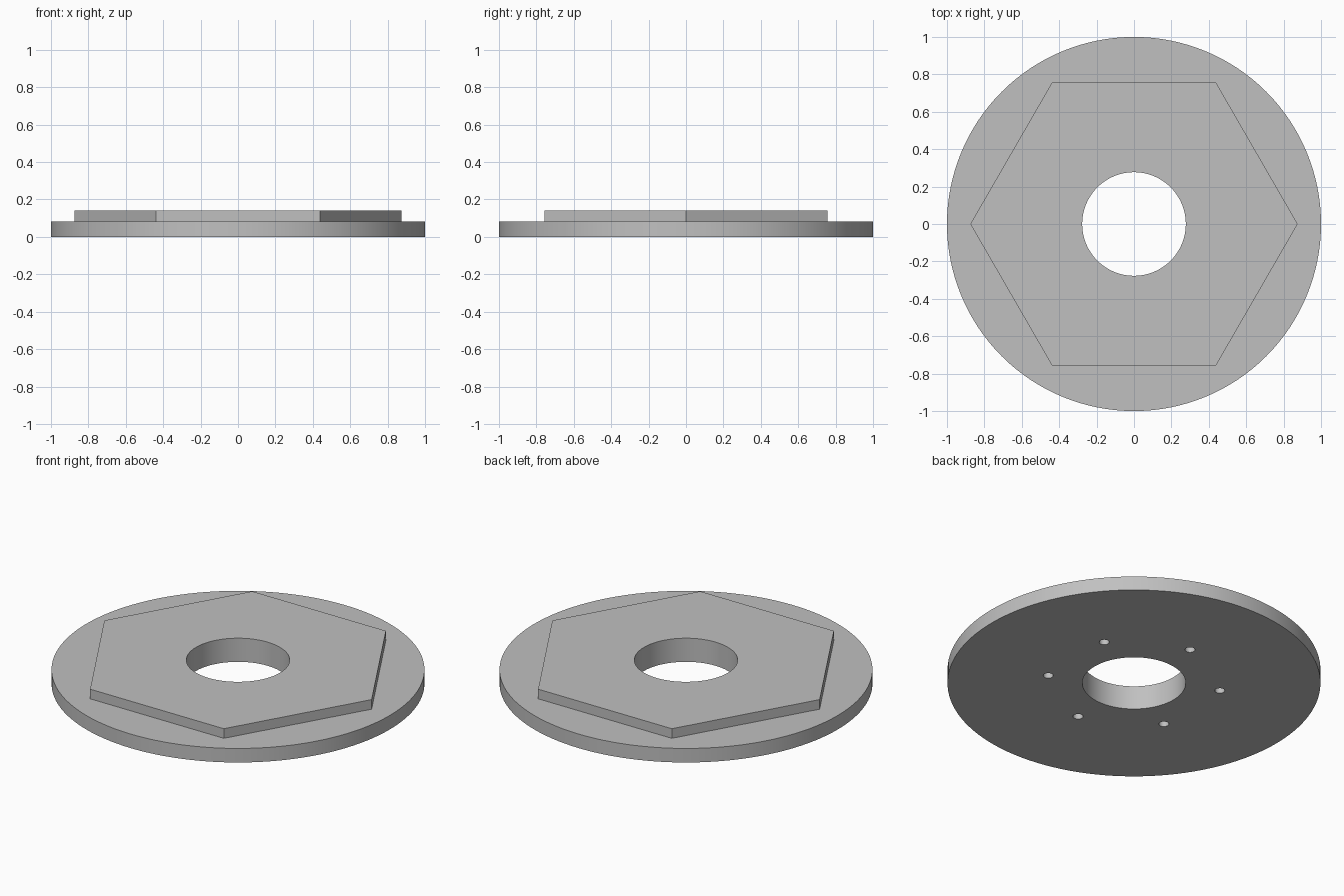
import bpy
from math import radians, cos, sin

cube = bpy.data.objects.get("Cube")
if cube:
    bpy.data.objects.remove(cube, do_unlink=True)

DISC_TOP, HEX_TOP = 0.083, 0.14

grey = bpy.data.materials.new("light grey")
grey.use_nodes = True
colour = (0.53, 0.53, 0.53, 1)
grey.diffuse_color = colour
grey.node_tree.nodes["Principled BSDF"].inputs["Base Color"].default_value = colour


def prism(name, sides, radius, bottom, top, x=0, y=0, turn=0):
    """Upright prism between two heights."""
    bpy.ops.mesh.primitive_cylinder_add(
        vertices=sides, radius=radius, depth=top - bottom,
        location=(x, y, (bottom + top) / 2), rotation=(0, 0, turn))
    obj = bpy.context.object
    obj.name = name
    obj.data.materials.append(grey)
    return obj


def combine(target, tool, operation):
    """Apply a boolean and discard the tool."""
    tool.hide_render = True
    mod = target.modifiers.new(operation.title(), "BOOLEAN")
    mod.operation = operation
    mod.solver = "EXACT"
    mod.object = tool
    bpy.context.view_layer.objects.active = target
    bpy.ops.object.modifier_apply(modifier=mod.name)
    bpy.data.objects.remove(tool, do_unlink=True)


# Round flange with a raised hexagon, corners on the x axis
plate = prism("hexagon_flange", 128, 1, 0, DISC_TOP)
combine(plate, prism("hexagon", 6, 0.875, DISC_TOP / 2, HEX_TOP, turn=radians(30)), "UNION")

# Central bore
combine(plate, prism("bore_cutter", 96, 0.277, -0.1, 0.3), "DIFFERENCE")

# Ring of blind pin holes in the underside
for i in range(6):
    a = radians(30 + 60 * i)
    pin = prism("pin_cutter", 32, 0.027, -0.1, DISC_TOP, 0.467 * cos(a), 0.467 * sin(a))
    combine(plate, pin, "DIFFERENCE")

# Smooth round walls, crisp edges
bpy.ops.object.select_all(action="DESELECT")
plate.select_set(True)
bpy.context.view_layer.objects.active = plate
bpy.ops.object.shade_smooth_by_angle(angle=radians(30))
